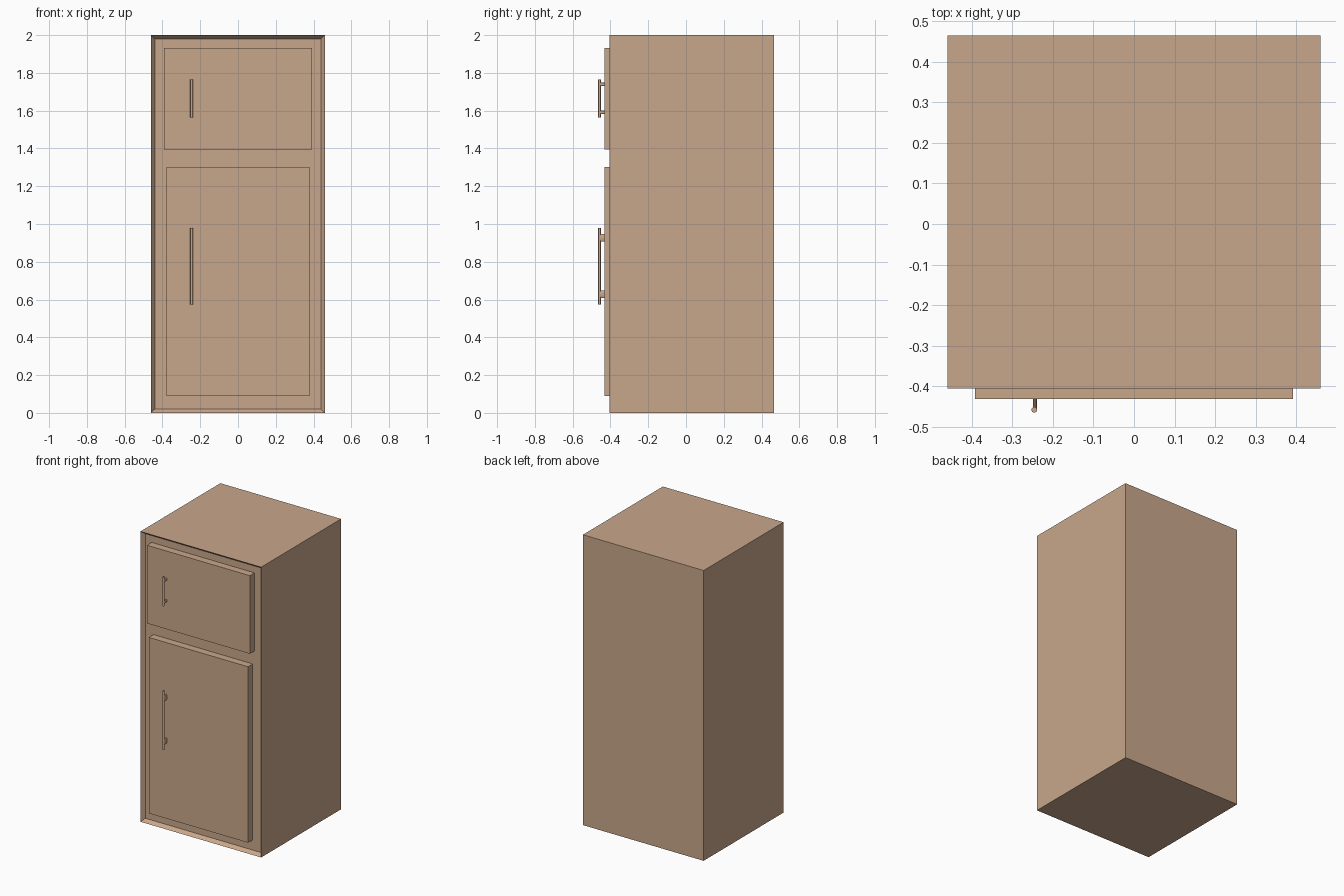
import bpy, bmesh, math
from mathutils import Matrix, Vector

if "Cube" in bpy.data.objects:
    bpy.data.objects.remove(bpy.data.objects["Cube"])

tan = bpy.data.materials.new("warm tan")
tan.diffuse_color = (0.584, 0.386, 0.258, 1)
tan.use_nodes = True
tan.node_tree.nodes["Principled BSDF"].inputs["Base Color"].default_value = tan.diffuse_color


def add_object(name, bm):
    bmesh.ops.recalc_face_normals(bm, faces=bm.faces)
    mesh = bpy.data.meshes.new(name)
    bm.to_mesh(mesh)
    bm.free()
    mesh.materials.append(tan)
    obj = bpy.data.objects.new(name, mesh)
    bpy.context.collection.objects.link(obj)
    return obj


def box_bm(lo, hi):
    lo, hi = Vector(lo), Vector(hi)
    bm = bmesh.new()
    bmesh.ops.create_cube(bm, size=1, matrix=Matrix.Translation((lo + hi) / 2)
                          @ Matrix.Diagonal((*(hi - lo), 1)))
    return bm


def cylinder(bm, centre, length, rot, scale):
    bmesh.ops.create_cone(bm, cap_ends=True, segments=16, radius1=1, radius2=1, depth=length,
                          matrix=Matrix.Translation(centre) @ Matrix.Diagonal((*scale, 1)) @ rot)


FRONT, RECESS, DOOR = -0.405, -0.38, -0.431

# Cabinet with a shallow recess in the front face
bm = box_bm((-0.46, FRONT, 0), (0.46, 0.465, 2))
bm.normal_update()
front = min(bm.faces, key=lambda f: f.calc_center_median().y)
bmesh.ops.inset_individual(bm, faces=[front], thickness=0.028)
for v in front.verts:
    v.co.y = RECESS
add_object("cabinet", bm)

# Doors: name, half width, bottom, top
for name, w, z0, z1 in (("freezer_door", 0.392, 1.395, 1.933),
                        ("fridge_door", 0.378, 0.09, 1.302)):
    add_object(name, box_bm((-w, DOOR, z0), (w, RECESS + 0.002, z1)))

# Handles: round vertical bar on two oval posts
turn = Matrix.Rotation(math.pi / 2, 4, 'X')
for name, z0, z1, inset, post in (("freezer_handle", 1.565, 1.765, 0.026, 0.009),
                                  ("fridge_handle", 0.575, 0.98, 0.053, 0.02)):
    bm = bmesh.new()
    cylinder(bm, (-0.246, -0.458, (z0 + z1) / 2), z1 - z0, Matrix(), (0.007, 0.007, 1))
    for z in (z0 + inset, z1 - inset):
        cylinder(bm, (-0.244, -0.442, z), 0.028, turn, (0.005, 1, post))
    obj = add_object(name, bm)
    bpy.context.view_layer.objects.active = obj
    obj.select_set(True)
    bpy.ops.object.shade_smooth_by_angle()
    obj.select_set(False)
